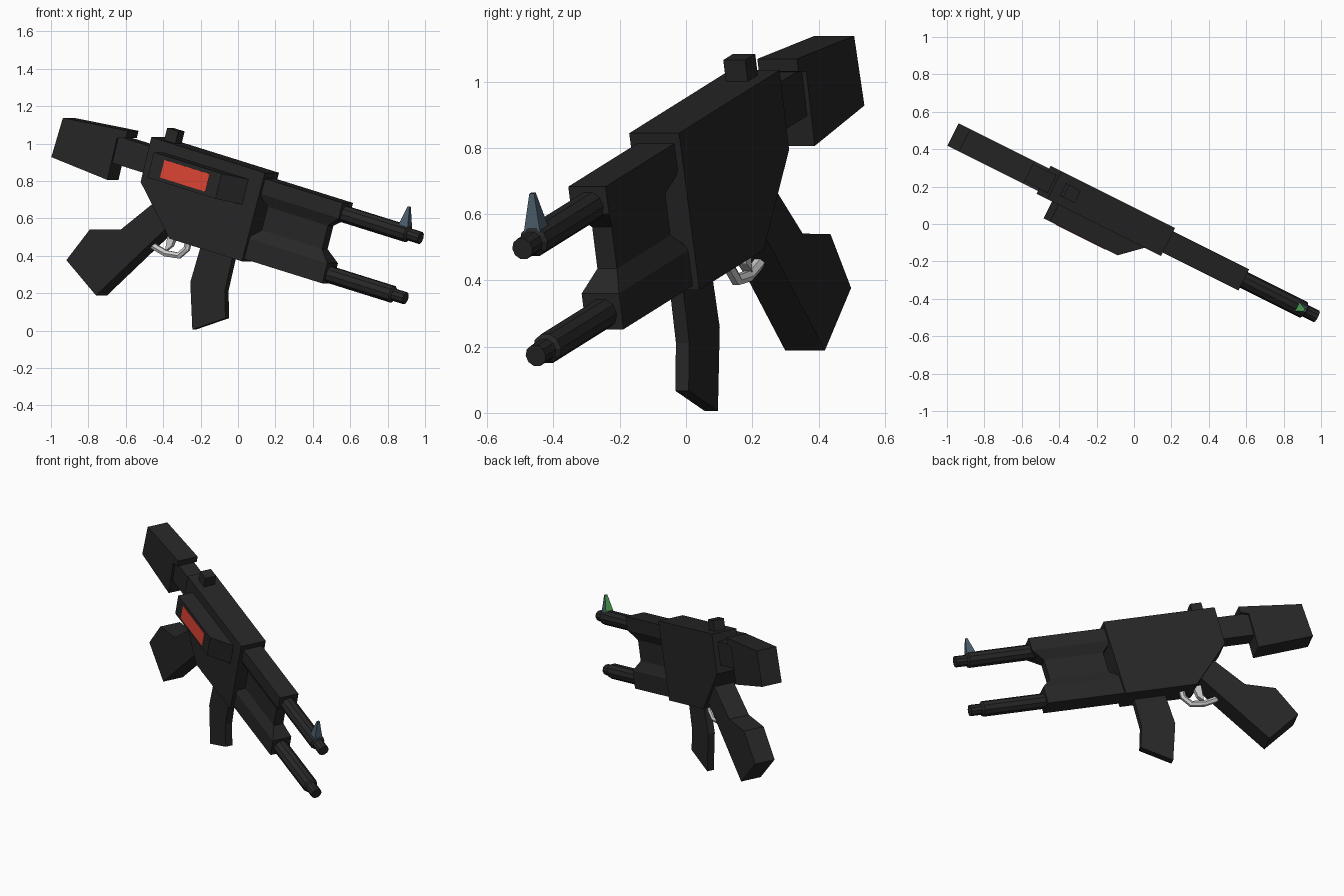
import bpy, bmesh
from math import atan2, cos, sin, pi
from mathutils import Matrix, Vector

if "Cube" in bpy.data.objects:
    bpy.data.objects.remove(bpy.data.objects["Cube"])

# Tilted local frame: s runs along the barrel, w sideways, t upwards
yaw, pitch = atan2(-0.5, 1), 0.273
S = Vector((cos(pitch) * cos(yaw), cos(pitch) * sin(yaw), -sin(pitch)))
W = Vector((-sin(yaw), cos(yaw), 0))
T = S.cross(W)
FRAME = Matrix((S, W, T)).transposed().to_4x4()
MID = -0.005          # centre plane in w


def material(name, rgb):
    m = bpy.data.materials.new(name)
    m.diffuse_color = (*rgb, 1)
    m.use_nodes = True
    m.node_tree.nodes["Principled BSDF"].inputs["Base Color"].default_value = m.diffuse_color
    return m


dark = material("dark_metal", (0.02, 0.02, 0.02))
red = material("red_panel", (0.75, 0.06, 0.035))
blue = material("sight_blue", (0.07, 0.11, 0.15))
green = material("sight_green", (0.07, 0.33, 0.08))


def loft(name, rings, *mats):
    """Closed skin through rings of local points, capped at both ends."""
    bm = bmesh.new()
    vs = [[bm.verts.new(p) for p in r] for r in rings]
    n = len(rings[0])
    for a, b in zip(vs, vs[1:]):
        for i in range(n):
            j = (i + 1) % n
            bm.faces.new((a[i], a[j], b[j], b[i]))
    bm.faces.new(vs[0][::-1])
    bm.faces.new(vs[-1])
    bmesh.ops.recalc_face_normals(bm, faces=bm.faces)
    me = bpy.data.meshes.new(name)
    bm.to_mesh(me)
    bm.free()
    for m in mats:
        me.materials.append(m)
    ob = bpy.data.objects.new(name, me)
    ob.matrix_world = FRAME
    bpy.context.collection.objects.link(ob)
    return ob


def side_prism(name, pts, w0, w1, *mats):
    """Side profile of (s, t) points extruded sideways."""
    return loft(name, [[(s, w, t) for s, t in pts] for w in (w0, w1)], *mats)


def box(name, s0, s1, w0, w1, t0, t1, *mats):
    return side_prism(name, [(s0, t0), (s1, t0), (s1, t1), (s0, t1)], w0, w1, *mats)


def rect(t, s0, s1, hw):
    return [(s0, MID - hw, t), (s1, MID - hw, t), (s1, MID + hw, t), (s0, MID + hw, t)]


# Receiver with cut-off lower back corner
side_prism("receiver", [(-.735, .868), (-.03, .868), (-.035, .375), (-.485, .375), (-.732, .62)],
           MID - .084, MID + .084, dark)

# Handguard, waisted on all four sides
loft("handguard", [rect(.388, -.05, .45, .063), rect(.50, -.05, .45, .063),
                   rect(.56, .01, .385, .033), rect(.69, .01, .385, .033),
                   rect(.75, -.05, .45, .063), rect(.835, -.05, .45, .063)], dark)

# Two stepped barrels
for name, t in (("upper_barrel", .772), ("lower_barrel", .437)):
    steps = [(.42, .047), (.84, .047), (.85, .034), (.92, .034)]
    loft(name, [[(s, MID + r * cos(2 * pi * i / 10), t + r * sin(2 * pi * i / 10))
                 for i in range(10)] for s, r in steps], dark)

# Front sight: tapered spike with a green rear face
sight = loft("front_sight", [[(.785, MID - .028, .80), (.845, MID - .028, .80),
                              (.845, MID + .028, .80), (.785, MID + .028, .80)],
                             [(.803, MID - .008, .915), (.815, MID - .008, .915),
                              (.815, MID + .008, .915), (.803, MID + .008, .915)]], blue, green)
for f in sight.data.polygons:
    if f.normal.x < -.5:
        f.material_index = 1

# Rear sight
box("rear_sight", -.68, -.61, MID - .037, MID + .037, .85, .935, dark)

# Stock and its connecting arm
side_prism("stock", [(-1.29, .602), (-1.28, .823), (-.89, .86), (-.89, .82), (-.94, .805), (-.935, .575)],
           MID - .067, MID + .067, dark)
box("stock_arm", -.96, -.70, MID - .052, MID + .052, .668, .815, dark)

# Side housing with a sloped front, and its red plate
housing = [(-.65, -.08), (-.65, -.189), (-.23, -.189), (-.105, -.08)]
loft("side_housing", [[(s, w, t) for s, w in housing] for t in (.668, .808)], dark)
box("red_plate", -.578, -.298, -.191, -.18, .688, .786, red)

# Grip
side_prism("grip", [(-.50, .46), (-.62, .55), (-.785, .342), (-.965, .29), (-1.055, .096), (-.834, -.038)],
           MID - .067, MID + .067, dark)

# Magazine
side_prism("magazine", [(-.307, .40), (-.316, .18), (-.236, -.06), (-.062, .052), (-.105, .19), (-.11, .40)],
           -.059, -.014, dark)

# Trigger and guard
side_prism("trigger", [(-.535, .40), (-.485, .40), (-.495, .33), (-.525, .295)], MID - .016, MID + .016)
cu = bpy.data.curves.new("trigger_guard", 'CURVE')
cu.dimensions = '3D'
cu.bevel_depth = .019
cu.bevel_resolution = 1
cu.use_fill_caps = True
path = [(-.64, .315), (-.595, .297), (-.525, .282), (-.445, .292), (-.41, .34), (-.412, .39)]
sp = cu.splines.new('POLY')
sp.points.add(len(path) - 1)
for p, (s, t) in zip(sp.points, path):
    p.co = (s, MID, t, 1)
sp.use_smooth = False
guard = bpy.data.objects.new("trigger_guard", cu)
guard.matrix_world = FRAME
bpy.context.collection.objects.link(guard)
